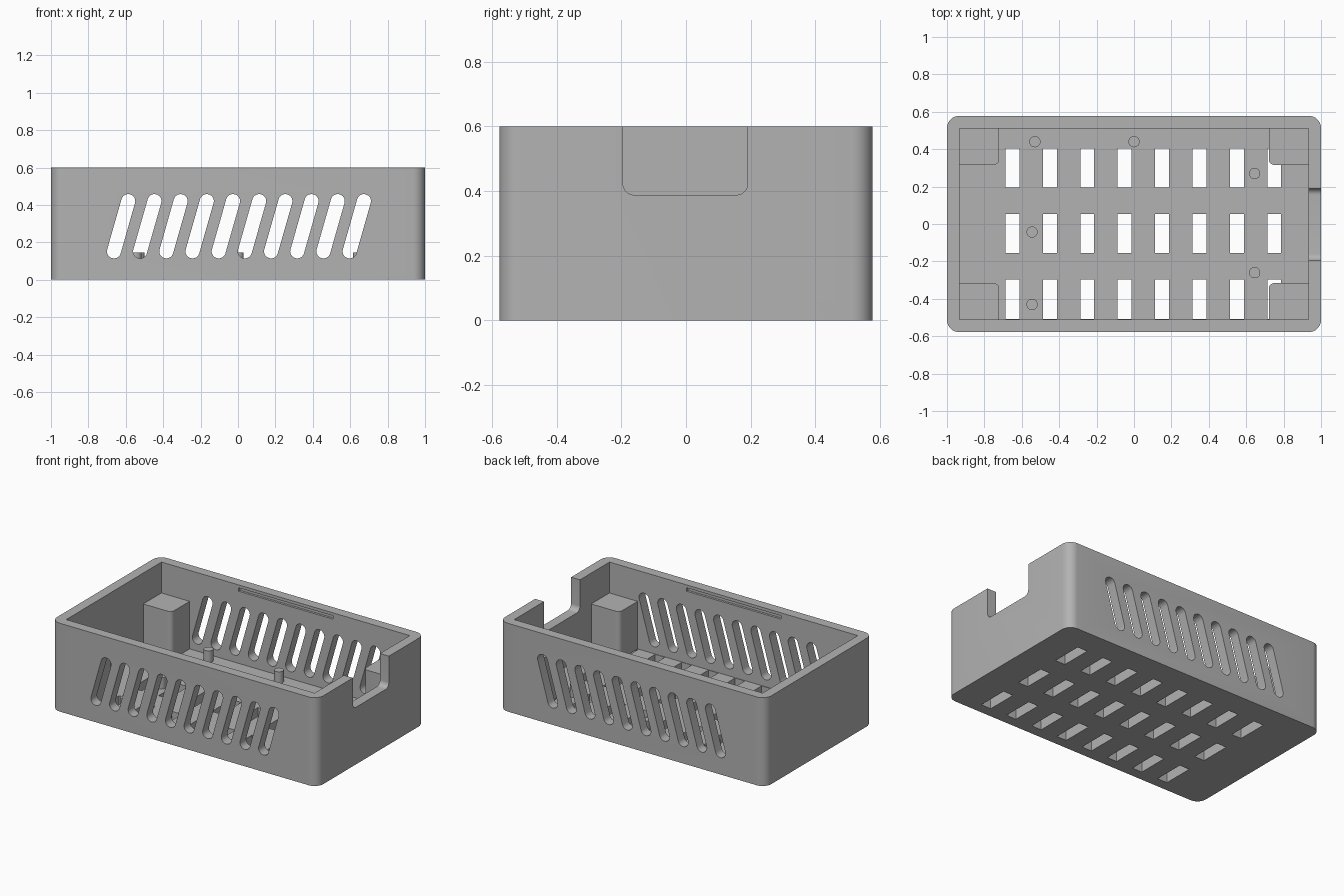
import bpy, bmesh
from math import pi, sin, cos, radians
from mathutils import Matrix

if "Cube" in bpy.data.objects:
    bpy.data.objects.remove(bpy.data.objects["Cube"])

WALL, FLOOR, HEIGHT = 0.067, 0.067, 0.6
HX, HY = 1.0, 0.578
IX, IY = HX - WALL, HY - WALL

grey = bpy.data.materials.new("plastic grey")
grey.use_nodes = True
grey.diffuse_color = (0.45, 0.45, 0.45, 1)
grey.node_tree.nodes["Principled BSDF"].inputs["Base Color"].default_value = (0.45, 0.45, 0.45, 1)


def rounded(w, h, radii, seg=8):
    """Rectangle outline, corner radii counter-clockwise from +x +y."""
    pts = []
    for k, (sx, sy) in enumerate([(1, 1), (-1, 1), (-1, -1), (1, -1)]):
        r = radii[k]
        for i in range(seg + 1 if r else 1):
            a = pi / 2 * (k + i / seg)
            pts.append((sx * (w / 2 - r) + r * cos(a), sy * (h / 2 - r) + r * sin(a)))
    return pts


def prism(bm, pts, depth, matrix):
    """Extrude an outline upwards from its plane, then place it."""
    low = [bm.verts.new(matrix @ Matrix.Translation((x, y, 0)).translation) for x, y in pts]
    high = [bm.verts.new(matrix @ Matrix.Translation((x, y, depth)).translation) for x, y in pts]
    bm.faces.new(low[::-1])
    bm.faces.new(high)
    for i in range(len(pts)):
        j = (i + 1) % len(pts)
        bm.faces.new((low[i], low[j], high[j], high[i]))


def box(bm, x0, x1, y0, y1, z0, z1):
    prism(bm, [(x0, y0), (x1, y0), (x1, y1), (x0, y1)], z1 - z0, Matrix.Translation((0, 0, z0)))


def finish(bm, name):
    bmesh.ops.recalc_face_normals(bm, faces=bm.faces)
    mesh = bpy.data.meshes.new(name)
    bm.to_mesh(mesh)
    bm.free()
    mesh.materials.append(grey)
    obj = bpy.data.objects.new(name, mesh)
    bpy.context.collection.objects.link(obj)
    return obj


def smooth(obj):
    bpy.ops.object.select_all(action='DESELECT')
    obj.select_set(True)
    bpy.context.view_layer.objects.active = obj
    bpy.ops.object.shade_smooth_by_angle(angle=radians(30))


def cut(obj, bm):
    """Subtract a cutter, apply the result and remove the cutter."""
    cutter = finish(bm, "cutter")
    cutter.hide_render = True
    mod = obj.modifiers.new("cut", 'BOOLEAN')
    mod.operation, mod.solver, mod.object = 'DIFFERENCE', 'EXACT', cutter
    bpy.context.view_layer.objects.active = obj
    bpy.ops.object.modifier_apply(modifier=mod.name)
    bpy.data.objects.remove(cutter)


# Case shell with rounded vertical corners
bm = bmesh.new()
prism(bm, rounded(2 * HX, 2 * HY, [0.065] * 4), HEIGHT, Matrix())
case = finish(bm, "case")

# Open cavity
bm = bmesh.new()
box(bm, -IX, IX, -IY, IY, FLOOR, HEIGHT + 0.1)
cut(case, bm)

# Slanted side vents through both long walls
bm = bmesh.new()
for i in range(10):
    place = (Matrix.Translation((-0.625 + 0.14 * i, 1, 0.286))
             @ Matrix.Rotation(pi / 2, 4, 'X') @ Matrix.Rotation(radians(-15.9), 4, 'Z'))
    prism(bm, rounded(0.075, 0.354, [0.037] * 4), 2, place)
cut(case, bm)

# Floor vents
bm = bmesh.new()
for i in range(8):
    for j in range(3):
        x, y = -0.65 + 0.2 * i, 0.3 - 0.351 * j
        box(bm, x - 0.037, x + 0.037, y - 0.105, y + 0.105, -0.1, FLOOR + 0.1)
cut(case, bm)

# Cable notch in the end wall
bm = bmesh.new()
place = Matrix.Translation((0.96 - 0.06, -0.002, 0.388 + 0.2)) @ Matrix(
    ((0, 0, 1, 0), (1, 0, 0, 0), (0, 1, 0, 0), (0, 0, 0, 1)))
prism(bm, rounded(0.386, 0.4, [0, 0, 0.035, 0.035]), 0.2, place)
cut(case, bm)

# Lid grooves inside the long walls
bm = bmesh.new()
for s in (-1, 1):
    y0, y1 = sorted((s * (IY - 0.05), s * (IY + 0.015)))
    box(bm, -0.355, 0.355, y0, y1, 0.557, 0.58)
cut(case, bm)
smooth(case)

# Corner support blocks, rounded on the inner vertical edge
for sx, end in ((-1, "right"), (1, "left")):
    for sy, side in ((-1, "front"), (1, "back")):
        bm = bmesh.new()
        radii = [0.03 if (a, b) == (-sx, -sy) else 0
                 for a, b in ((1, 1), (-1, 1), (-1, -1), (1, -1))]
        prism(bm, rounded(0.212, 0.195, radii), 0.39 - FLOOR,
              Matrix.Translation((sx * (IX - 0.106), sy * (IY - 0.0975), FLOOR)))
        smooth(finish(bm, f"{side}_{end}_corner_block"))

# Board locating pins
pins = [(-0.53, 0.44), (0, 0.44), (0.645, 0.27), (0.645, -0.26), (-0.545, -0.043), (-0.545, -0.43)]
for n, (x, y) in enumerate(pins):
    bm = bmesh.new()
    prism(bm, rounded(0.06, 0.06, [0.03] * 4, 6), 0.145 - FLOOR + 0.01,
          Matrix.Translation((x, y, FLOOR - 0.01)))
    smooth(finish(bm, f"locating_pin_{n + 1}"))
